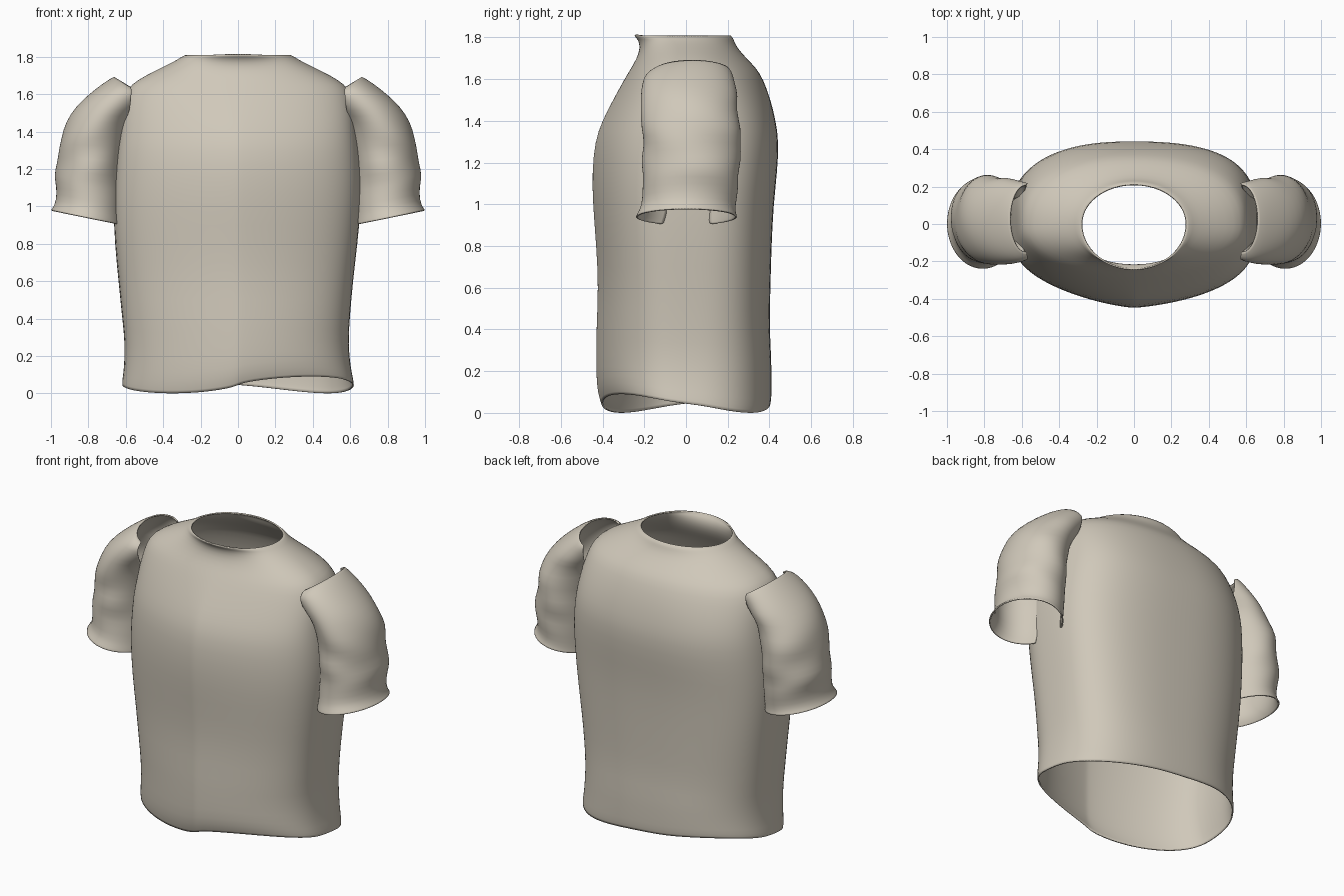
import bpy, bmesh
from math import sin, cos, pi, copysign, radians

if "Cube" in bpy.data.objects:
    bpy.data.objects.remove(bpy.data.objects["Cube"])

# Single cloth colour
cloth = bpy.data.materials.new("beige cloth")
cloth.use_nodes = True
colour = (0.63, 0.58, 0.49, 1)
cloth.diffuse_color = colour
shader = next(n for n in cloth.node_tree.nodes if n.type == "BSDF_PRINCIPLED")
shader.inputs["Base Color"].default_value = colour
shader.inputs["Roughness"].default_value = 0.8


def clamp(value):
    return min(1, max(0, value))


def power(value, n):
    """Superellipse term: keeps the sign, bends the curve."""
    return copysign(abs(value) ** (2 / n), value)


def loft(name, rings, closed, flip=False):
    """Skin a stack of rings into a thin, smooth sheet of cloth."""
    bm = bmesh.new()
    rows = [[bm.verts.new(p) for p in ring] for ring in rings]
    count = len(rows[0])
    for low, high in zip(rows, rows[1:]):
        for i in range(count if closed else count - 1):
            j = (i + 1) % count
            quad = [low[i], low[j], high[j], high[i]]
            bm.faces.new(quad[::-1] if flip else quad)
    mesh = bpy.data.meshes.new(name)
    bm.to_mesh(mesh)
    bm.free()
    mesh.materials.append(cloth)
    obj = bpy.data.objects.new(name, mesh)
    bpy.context.collection.objects.link(obj)
    smooth = obj.modifiers.new("smooth cloth", "SUBSURF")
    smooth.levels = smooth.render_levels = 1
    thick = obj.modifiers.new("cloth thickness", "SOLIDIFY")
    thick.thickness = 0.008
    thick.offset = -1
    bpy.ops.object.select_all(action="DESELECT")
    obj.select_set(True)
    bpy.context.view_layer.objects.active = obj
    bpy.ops.object.shade_smooth_by_angle(angle=radians(50))


# Torso rows: height, half width, front depth, back depth
TORSO = [
    (0, .62, .405, .405), (.03, .62, .415, .41), (.1, .61, .43, .41),
    (.25, .605, .43, .41), (.4, .62, .43, .4), (.6, .64, .42, .405),
    (.8, .66, .43, .41), (1, .668, .447, .42), (1.15, .662, .45, .437),
    (1.3, .65, .438, .446), (1.4, .635, .402, .43), (1.5, .625, .35, .407),
    (1.6, .605, .295, .37), (1.65, .575, .265, .34), (1.7, .495, .235, .29),
    (1.75, .39, .22, .245), (1.785, .322, .228, .23), (1.797, .308, .24, .226),
    (1.81, .28, .247, .213),
]


def torso_ring(z, half, front, back, segments=64):
    ring = []
    neck = clamp((z - 1.4) / .35)
    for k in range(segments):
        a = 2 * pi * k / segments
        c, s = cos(a), sin(a)
        # Flat sides, a full back and a tapering front
        side = (c + 1) / 2
        across = 2.2 + .6 * side if s > 0 else 1.15 + .45 * side
        along = 2.6 + .4 * clamp(z / .8)
        across += (2 - across) * neck
        along += (2 - along) * neck
        depth = back if s > 0 else front
        # Waist pulled in a little on the left side
        width = half - .025 * max(0, c) * sin(pi * clamp(z / 1.15))
        # Wavy hem that alternates high and low between quarters
        hem = (.045 - .045 * sin(2 * a)) * max(0, 1 - z / .4)
        ring.append((width * power(c, across), depth * power(s, along), z + hem))
    return ring


loft("shirt_body", [torso_ring(*row) for row in TORSO], closed=True)

# Sleeve rows: height, inner edge, outer edge, front reach, back reach
SLEEVE = [
    (.905, .64, 1, -.24, .245), (.92, .64, .99, -.235, .24),
    (.96, .64, .972, -.212, .235), (1.05, .64, .972, -.21, .252),
    (1.12, .64, .988, -.2, .25), (1.2, .64, .962, -.217, .268),
    (1.28, .635, .957, -.203, .255), (1.36, .62, .95, -.214, .266),
    (1.45, .6, .92, -.215, .245), (1.53, .58, .868, -.222, .25),
    (1.6, .572, .797, -.212, .235), (1.65, .57, .732, -.2, .227),
    (1.68, .57, .687, -.175, .218), (1.692, .572, .662, -.15, .21),
]


def sleeve_ring(side, z, inner, outer, front, back, segments=40):
    ring = []
    # The cloth wraps under the arm, then opens into a shoulder seam
    cap = clamp((z - 1.45) / .24)
    sweep = radians(152 - 57 * cap)
    rx = (outer - inner) / (1 - cos(sweep))
    cx, cy, ry = outer - rx, (front + back) / 2, (back - front) / 2
    puff = sin(pi * clamp((z - .92) / .75))
    for k in range(segments + 1):
        a = sweep * (2 * k / segments - 1)
        # Soft creases in the puffed part
        crease = 1 + .035 * puff * sin(3 * a + 22 * z) * cos(a / 2)
        x = cx + rx * cos(a) * crease
        y = cy + ry * sin(a) * crease
        # Hem raised on the outside, seam lowered on the inside
        out = (x - inner) / (outer - inner)
        lift = .075 * out * max(0, 1 - (z - .905) / .5)
        drop = .055 * cap * (1 - out)
        ring.append((side * x, y, z + lift - drop))
    return ring


for name, side in (("left_sleeve", 1), ("right_sleeve", -1)):
    loft(name, [sleeve_ring(side, *row) for row in SLEEVE],
         closed=False, flip=side < 0)
